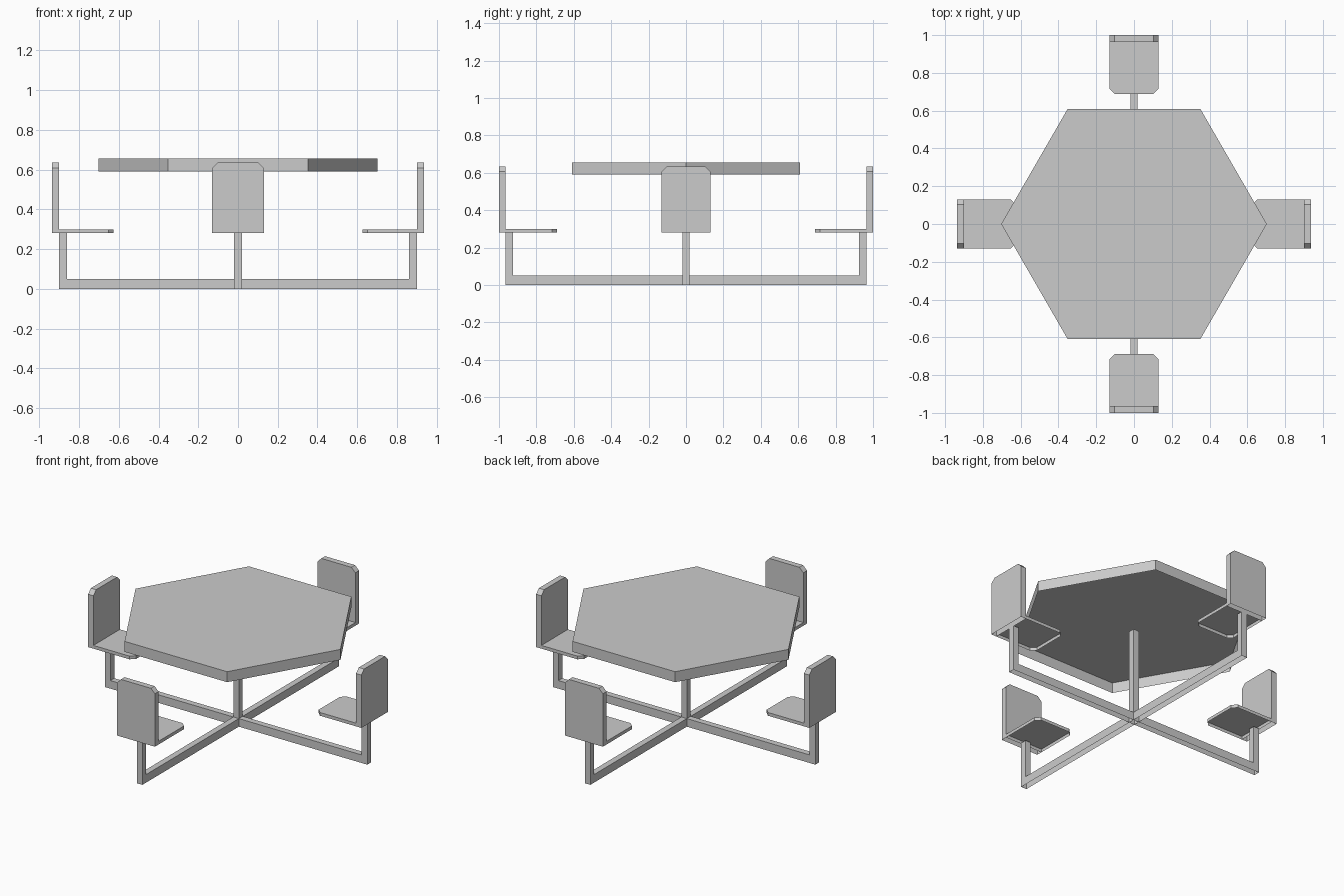
import bpy, bmesh, math
from mathutils import Matrix, Vector

if "Cube" in bpy.data.objects:
    bpy.data.objects.remove(bpy.data.objects["Cube"])

DOWN = Vector((0, 0, -1))


def prism(name, outline, lift, angle=0.0, open_dirs=(DOWN,)):
    """Extrude a closed outline (3D points) by lift; leave faces along open_dirs open."""
    bm = bmesh.new()
    face = bm.faces.new([bm.verts.new(p) for p in outline])
    new = bmesh.ops.extrude_face_region(bm, geom=[face], use_keep_orig=True)["geom"]
    bmesh.ops.translate(bm, vec=lift, verts=[e for e in new if isinstance(e, bmesh.types.BMVert)])
    bmesh.ops.recalc_face_normals(bm, faces=bm.faces[:])
    bm.normal_update()
    gone = [f for f in bm.faces if any(f.normal.dot(d) > 0.9 for d in open_dirs)]
    bmesh.ops.delete(bm, geom=gone, context="FACES")
    bm.transform(Matrix.Rotation(angle, 4, "Z"))
    mesh = bpy.data.meshes.new(name)
    bm.to_mesh(mesh)
    bm.free()
    obj = bpy.data.objects.new(name, mesh)
    bpy.context.collection.objects.link(obj)
    return obj


# Hexagonal table top: shell that is open underneath
hexagon = [(0.703 * math.cos(math.radians(60 * i)), 0.703 * math.sin(math.radians(60 * i)), 0.59)
           for i in range(6)]
prism("table_top", hexagon, (0, 0, 0.065))

# Central post
h = 0.019
prism("center_post", [(-h, -h, 0), (h, -h, 0), (h, h, 0), (-h, h, 0)], (0, 0, 0.59))


# Floor rail with an upright at each end, as one U-shaped profile
def rail(name, end, angle):
    inner = end - 0.038
    profile = [(-end, 0), (end, 0), (end, 0.285), (inner, 0.285), (inner, 0.05),
               (-inner, 0.05), (-inner, 0.285), (-end, 0.285)]
    prism(name, [(x, -h, z) for x, z in profile], (0, 2 * h, 0), angle)


# Chair facing the table: seat with clipped front corners, back with clipped top corners
def chair(name, reach, angle):
    w, c = 0.13, 0.027
    back, front = reach - 0.036, reach - 0.311
    seat = [(back, -w), (back, w), (front + c, w), (front, w - c), (front, c - w), (front + c, -w)]
    prism(name + "_seat", [(x, y, 0.28) for x, y in seat], (0, 0, 0.02), angle,
          (DOWN, Matrix.Rotation(0, 3, "Z") @ Vector((1, 0, 0))))
    top = 0.635
    rest = [(-w, 0.28), (w, 0.28), (w, top - c), (w - c, top), (c - w, top), (-w, top - c)]
    prism(name + "_backrest", [(back, y, z) for y, z in rest], (0.036, 0, 0), angle)


rail("side_rail", 0.90, 0)
rail("front_back_rail", 0.964, math.pi / 2)

for i, (side, reach) in enumerate([("right", 0.937), ("back", 1.0), ("left", 0.937), ("front", 1.0)]):
    chair(side, reach, i * math.pi / 2)
